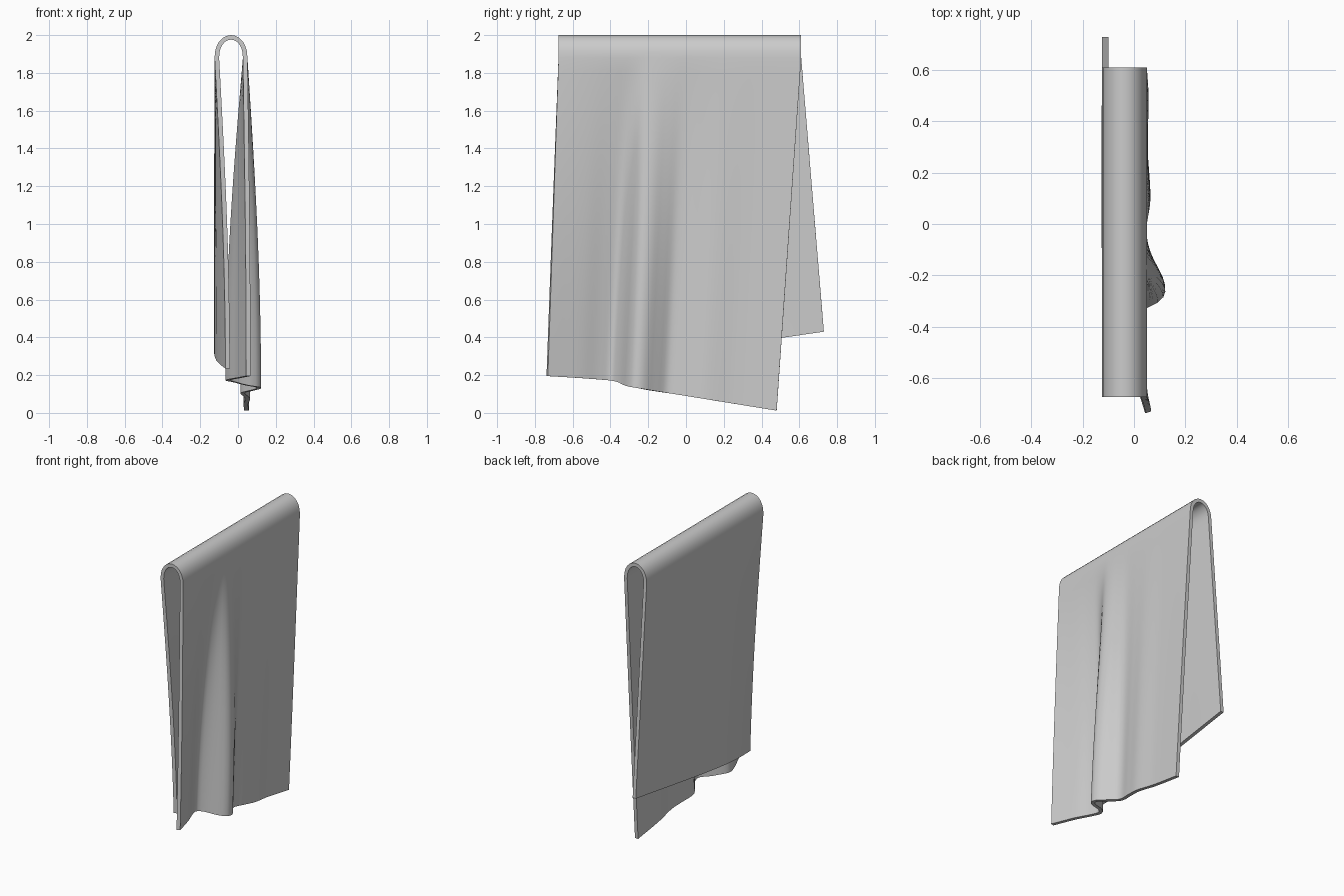
import bpy, bmesh, math

if "Cube" in bpy.data.objects:
    bpy.data.objects.remove(bpy.data.objects["Cube"])

NU, NV, NA = 72, 26, 12   # columns across, rows per hanging panel, rows over the fold
THICK = 0.024
Z_SIDE = 1.88             # height where the fold turns into the panels

# hem shapes: position along y, x
FRONT_HEM = [(-.735, .055), (-.67, .035), (-.56, .0), (-.46, -.04), (-.39, -.052), (-.34, .0),
             (-.29, .095), (-.24, .108), (-.17, .065), (-.1, .025), (0, .038),
             (.1, .052), (.25, .042), (.48, .045)]
FRONT_Z = [(-.735, .195), (-.5, .18), (-.36, .165), (-.30, .14), (0, .09), (.48, .012)]
BACK_HEM = [(-.61, -.055), (-.45, -.085), (-.3, -.104), (0, -.115), (.73, -.112)]


def curve(pts, y):
    """Smooth interpolation through the points (Hermite with averaged slopes)."""
    def slope(i):
        a, b = pts[max(i - 1, 0)], pts[min(i + 1, len(pts) - 1)]
        return (b[1] - a[1]) / (b[0] - a[0])
    y = min(max(y, pts[0][0]), pts[-1][0])
    i = 0
    while i < len(pts) - 2 and y > pts[i + 1][0]:
        i += 1
    (y0, a), (y1, b) = pts[i], pts[i + 1]
    h = y1 - y0
    t = (y - y0) / h
    return ((2*t**3 - 3*t*t + 1) * a + (t**3 - 2*t*t + t) * h * slope(i)
            + (3*t*t - 2*t**3) * b + (t**3 - t*t) * h * slope(i + 1))


def panel(u, t, front):
    """Point on a hanging panel, t = 0 at the fold and 1 at the hem."""
    y_top = -.675 + 1.285 * u
    if front:
        y_hem = -.735 + 1.215 * u
        x_top, x_hem, z_hem = .038, curve(FRONT_HEM, y_hem), curve(FRONT_Z, y_hem)
    else:
        y_hem = -.61 + 1.34 * u
        x_top, x_hem, z_hem = -.112, curve(BACK_HEM, y_hem), .235 + .195 * u
    f = math.sin(math.pi / 2 * t)
    return (x_top + (x_hem - x_top) * f, y_top + (y_hem - y_top) * t,
            Z_SIDE + (z_hem - Z_SIDE) * t)


def column(u):
    pts = [panel(u, 1 - j / NV, True) for j in range(NV)]
    y = -.675 + 1.285 * u
    for j in range(NA + 1):               # rounded fold at the top
        a = math.pi * j / NA
        pts.append((-.037 + .075 * math.cos(a), y, Z_SIDE + .108 * math.sin(a) ** .9 if 0 < j < NA else Z_SIDE))
    pts += [panel(u, j / NV, False) for j in range(1, NV + 1)]
    return pts


# folded cloth sheet
bm = bmesh.new()
cols = [[bm.verts.new(p) for p in column(i / NU)] for i in range(NU + 1)]
for a, b in zip(cols, cols[1:]):
    for j in range(len(a) - 1):
        bm.faces.new((a[j], b[j], b[j + 1], a[j + 1]))
bmesh.ops.recalc_face_normals(bm, faces=bm.faces)
mesh = bpy.data.meshes.new("folded_towel")
bm.to_mesh(mesh)
bm.free()
towel = bpy.data.objects.new("folded_towel", mesh)
bpy.context.collection.objects.link(towel)

# cloth thickness
solid = towel.modifiers.new("thickness", 'SOLIDIFY')
solid.thickness = THICK
solid.offset = 0
bpy.context.view_layer.objects.active = towel
towel.select_set(True)
bpy.ops.object.modifier_apply(modifier="thickness")
bpy.ops.object.shade_smooth_by_angle(angle=math.radians(40))
